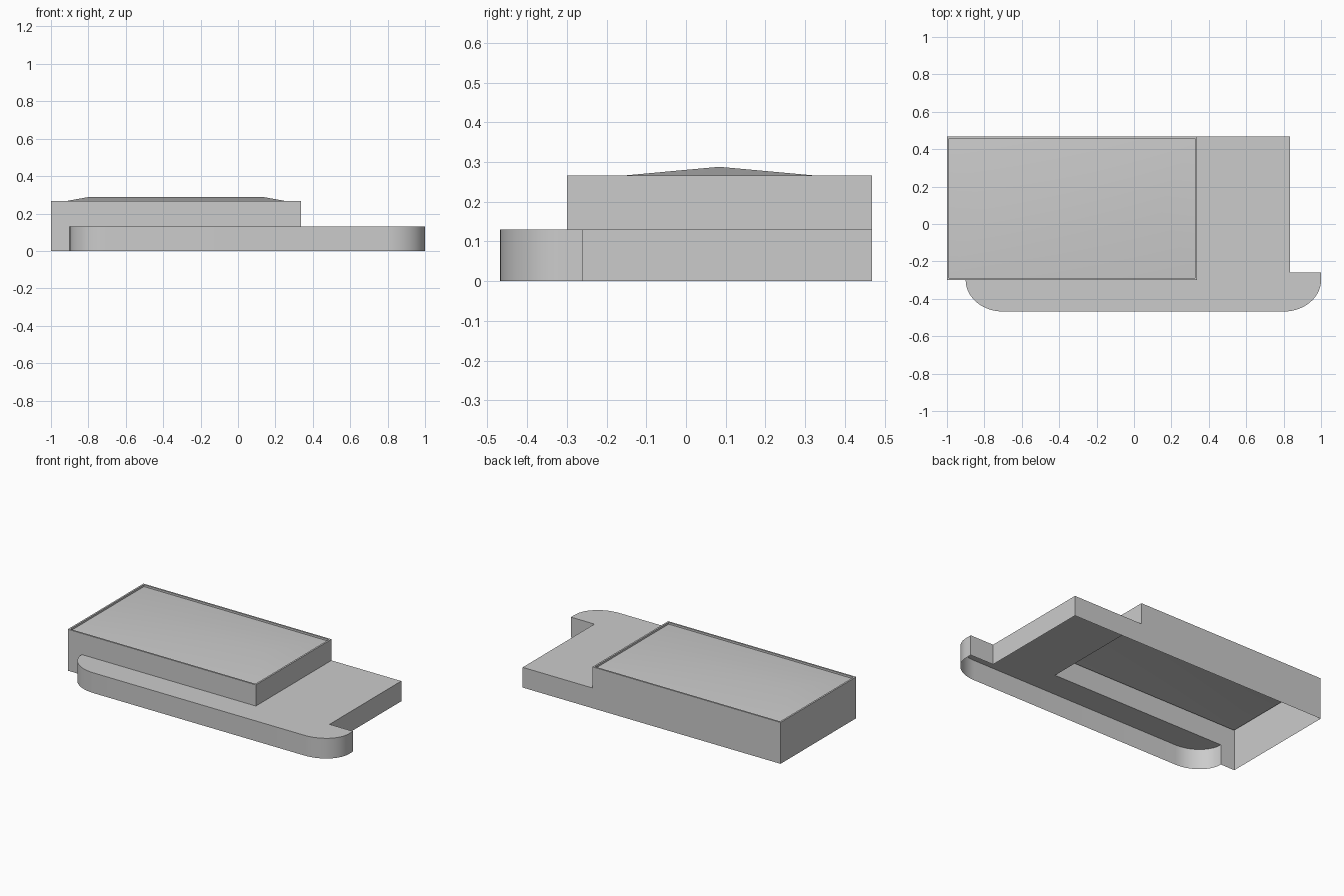
import bpy
import bmesh
import math

cube = bpy.data.objects.get("Cube")
if cube:
    bpy.data.objects.remove(cube, do_unlink=True)

GREY = (0.6, 0.6, 0.6, 1.0)
grey = bpy.data.materials.new("light grey")
grey.use_nodes = True
grey.diffuse_color = GREY
grey.node_tree.nodes["Principled BSDF"].inputs["Base Color"].default_value = GREY

# Main sizes
BACK, FRONT = 0.468, -0.468
LOW_TOP, TALL_TOP = 0.13, 0.266
TALL_L, TALL_R, TALL_FRONT = -1.0, 0.337, -0.30


def face(bm, points):
    return bm.faces.new([bm.verts.new(p) for p in points])


def wall(bm, p, q, z0, z1):
    """Upright panel; its outside is on the right when going from p to q."""
    face(bm, [(*p, z0), (*q, z0), (*q, z1), (*p, z1)])


def finish(name, bm):
    bmesh.ops.remove_doubles(bm, verts=bm.verts, dist=1e-5)
    mesh = bpy.data.meshes.new(name)
    bm.to_mesh(mesh)
    bm.free()
    obj = bpy.data.objects.new(name, mesh)
    bpy.context.collection.objects.link(obj)
    mesh.materials.append(grey)
    bpy.ops.object.select_all(action="DESELECT")
    obj.select_set(True)
    bpy.context.view_layer.objects.active = obj
    bpy.ops.object.shade_smooth_by_angle(angle=math.radians(30))
    return obj


def corner(cx, start, steps=14, rx=0.2, ry=0.168):
    """Quarter ellipse going counter-clockwise from the start angle."""
    return [(cx + rx * math.cos(math.radians(start + 90 * i / steps)),
             TALL_FRONT + ry * math.sin(math.radians(start + 90 * i / steps)))
            for i in range(steps + 1)]


# Low wing: open-bottomed shell with a rounded front and a notch at the side
outline = corner(-0.7, 180) + corner(0.8, 270)
outline += [(1.0, -0.26), (0.833, -0.26), (0.833, BACK), (TALL_R, BACK)]
bm = bmesh.new()
for p, q in zip(outline, outline[1:]):
    wall(bm, p, q, 0, LOW_TOP)
face(bm, [(x, y, LOW_TOP) for x, y in outline + [(TALL_R, TALL_FRONT)]])
finish("low_wing", bm)

# Tall block: walls reach the ground only where the low wing does not adjoin
bm = bmesh.new()
a, b = (TALL_L, TALL_FRONT), (-0.9, TALL_FRONT)
c, d, e = (TALL_R, TALL_FRONT), (TALL_R, BACK), (TALL_L, BACK)
for p, q, z0 in [(a, b, 0), (b, c, LOW_TOP), (c, d, LOW_TOP), (d, e, 0), (e, a, 0)]:
    wall(bm, p, q, z0, TALL_TOP)
finish("tall_walls", bm)

# Parapet: narrow flat rim with a short drop on its inner side
RIM, EAVES, RIDGE = 0.011, 0.254, 0.288
outer = [a, c, d, e]
inner = [(TALL_L + RIM, TALL_FRONT + RIM), (TALL_R - RIM, TALL_FRONT + RIM),
         (TALL_R - RIM, BACK - RIM), (TALL_L + RIM, BACK - RIM)]
bm = bmesh.new()
for i in range(4):
    j = (i + 1) % 4
    face(bm, [(*outer[i], TALL_TOP), (*outer[j], TALL_TOP),
              (*inner[j], TALL_TOP), (*inner[i], TALL_TOP)])
    wall(bm, inner[j], inner[i], EAVES, TALL_TOP)
finish("parapet", bm)

# Shallow hipped roof inside the parapet
bm = bmesh.new()
mid_y = (BACK + TALL_FRONT) / 2
left, right = (-0.80, mid_y, RIDGE), (0.137, mid_y, RIDGE)
fl, fr, br, bl = [(x, y, EAVES) for x, y in inner]
for points in ([fl, fr, right, left], [fr, br, right], [br, bl, left, right], [bl, fl, left]):
    face(bm, points)
finish("hipped_roof", bm)
